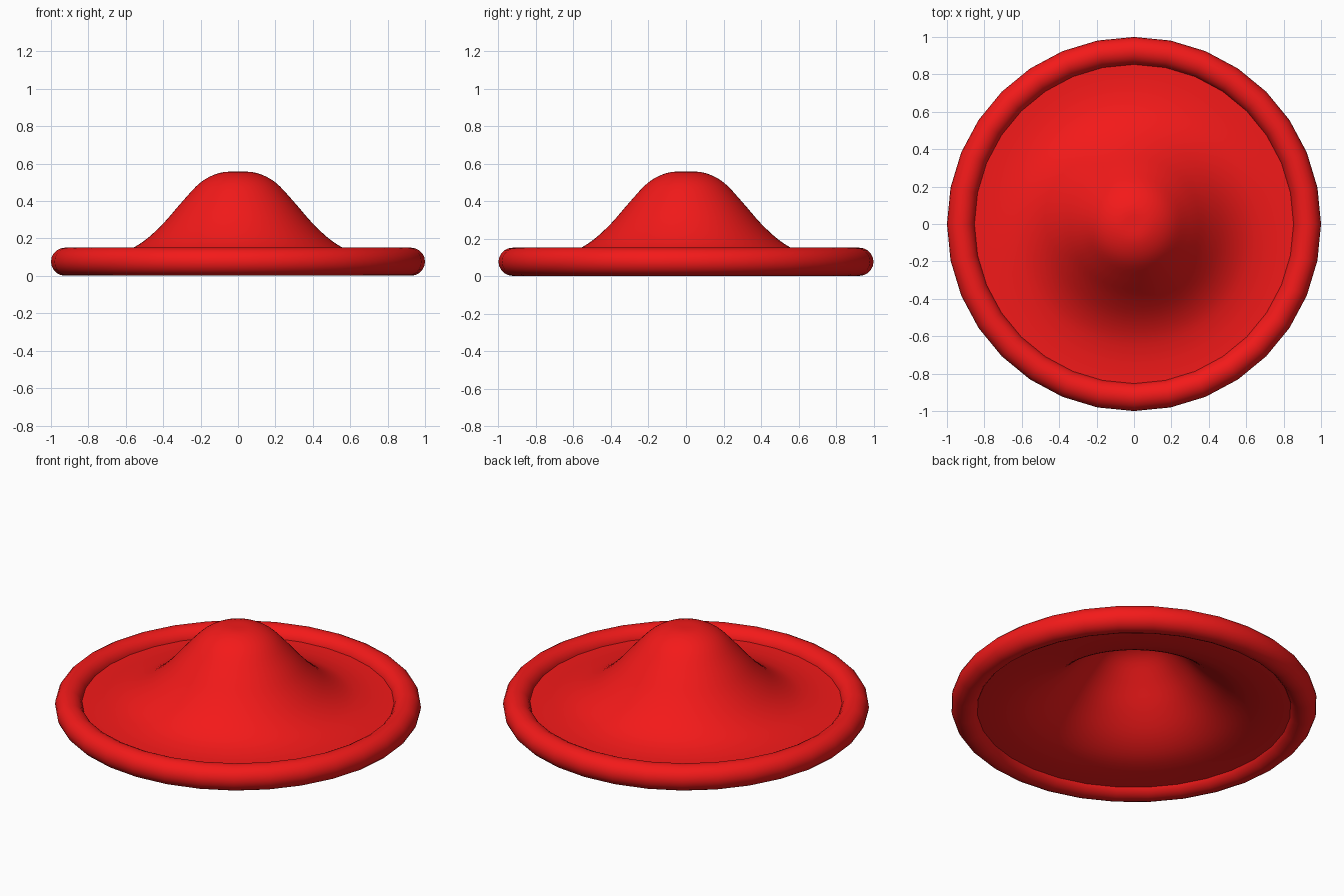
import bpy, bmesh, math
from mathutils import Vector

if "Cube" in bpy.data.objects:
    bpy.data.objects.remove(bpy.data.objects["Cube"])

RED = bpy.data.materials.new("red")
RED.diffuse_color = (0.9, 0.01, 0.01, 1)
RED.use_nodes = True
RED.node_tree.nodes["Principled BSDF"].inputs["Base Color"].default_value = RED.diffuse_color


def smooth_profile(pts, steps=4):
    """Catmull-Rom curve through (radius, height) points, mirrored at the axis."""
    p = [Vector((-pts[1][0], pts[1][1]))] + [Vector(q) for q in pts] + [Vector(pts[-1])]
    out = []
    for a, b, c, d in zip(p, p[1:], p[2:], p[3:]):
        for i in range(steps):
            t = i / steps
            out.append(0.5 * (2 * b + (c - a) * t + (2 * a - 5 * b + 4 * c - d) * t * t
                              + (3 * b - a - 3 * c + d) * t ** 3))
    return out + [Vector(pts[-1])]


# Rounded outer rim
bpy.ops.mesh.primitive_torus_add(major_radius=0.925, minor_radius=0.075,
                                 major_segments=32, minor_segments=20,
                                 location=(0, 0, 0.076))
rim = bpy.context.object
rim.name = "rim"
rim.data.materials.append(RED)
rim.data.shade_smooth()

# Bell-shaped sheet stretched across the rim
profile = smooth_profile([(0, 0.557), (0.1, 0.55), (0.2, 0.5), (0.3, 0.395), (0.4, 0.28),
                          (0.5, 0.189), (0.6, 0.131), (0.7, 0.104), (0.8, 0.095), (0.9, 0.095)])
bm = bmesh.new()
verts = [bm.verts.new((q.x, 0, q.y)) for q in profile]
edges = [bm.edges.new(pair) for pair in zip(verts, verts[1:])]
bmesh.ops.spin(bm, geom=verts + edges, cent=(0, 0, 0), axis=(0, 0, 1),
               angle=math.tau, steps=64, use_duplicate=False)
bmesh.ops.remove_doubles(bm, verts=bm.verts, dist=1e-4)
bm.normal_update()
down = [f for f in bm.faces if f.normal.z < 0]
bmesh.ops.reverse_faces(bm, faces=down)
mesh = bpy.data.meshes.new("domed_sheet")
bm.to_mesh(mesh)
bm.free()
mesh.materials.append(RED)
mesh.shade_smooth()
sheet = bpy.data.objects.new("domed_sheet", mesh)
bpy.context.collection.objects.link(sheet)

# Sheet thickness grows downward, its edge is buried in the rim
solid = sheet.modifiers.new("thickness", "SOLIDIFY")
solid.thickness = 0.05
solid.offset = -1
